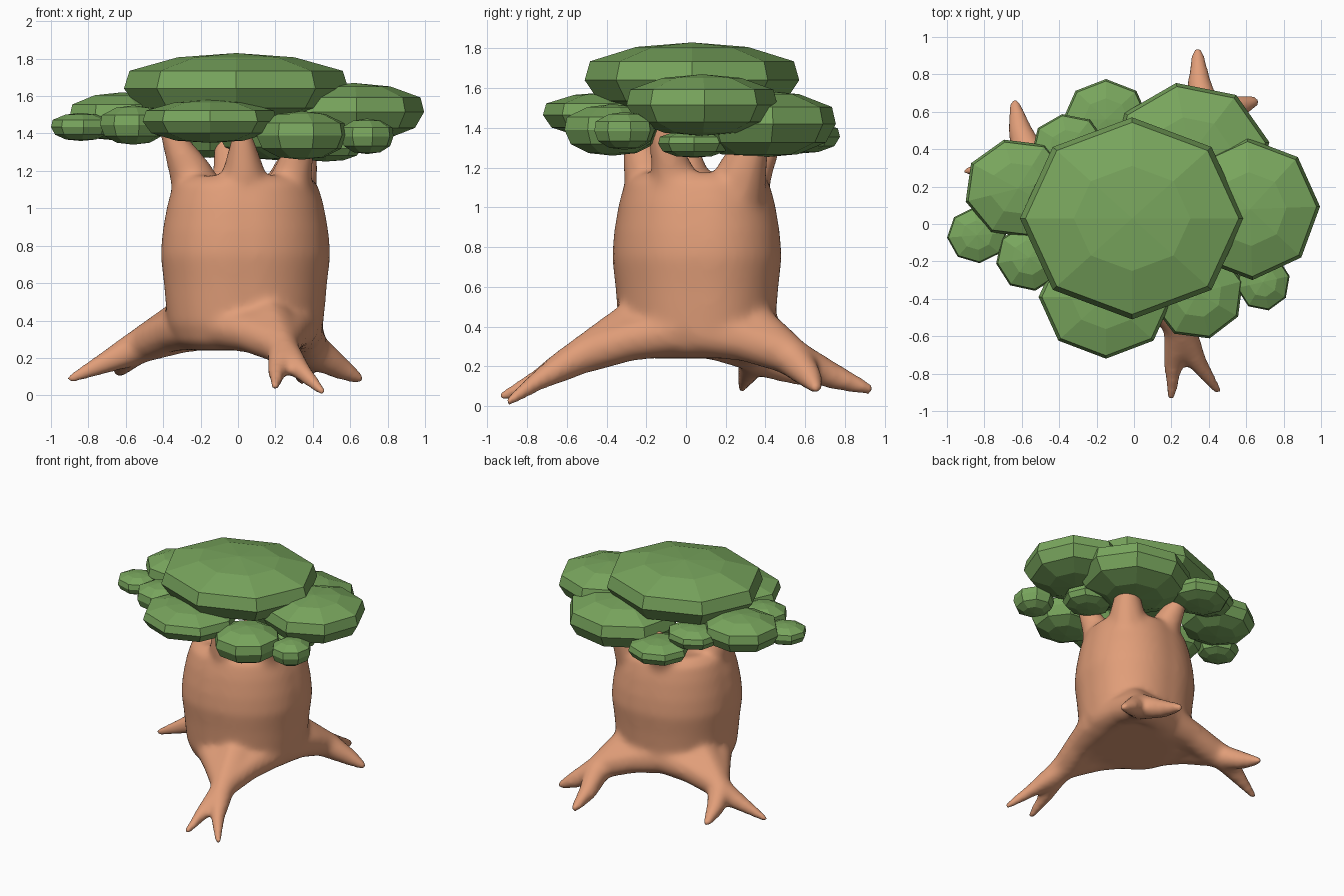
import bpy, bmesh, math
from mathutils import Vector, Matrix


def material(name, color):
    m = bpy.data.materials.new(name)
    m.diffuse_color = (*color, 1)
    return m


def make_object(name, bm, mat):
    bmesh.ops.recalc_face_normals(bm, faces=bm.faces[:])
    me = bpy.data.meshes.new(name)
    bm.to_mesh(me)
    bm.free()
    me.materials.append(mat)
    ob = bpy.data.objects.new(name, me)
    bpy.context.collection.objects.link(ob)
    return ob


def lathe(bm, profile, sides, center, scale, turn=0.0, swell=0.0):
    """Closed turned shape from (radius, height) points; swell widens one diagonal."""
    def point(r, z, a):
        r *= 1 + swell * max(0, math.sin(2 * a))
        return (center[0] + r * scale[0] * math.cos(a),
                center[1] + r * scale[1] * math.sin(a),
                center[2] + z * scale[2])
    bottom = bm.verts.new(point(0, profile[0][1], 0))
    top = bm.verts.new(point(0, profile[-1][1], 0))
    rings = [[bm.verts.new(point(r, z, turn + 2 * math.pi * i / sides))
              for i in range(sides)] for r, z in profile[1:-1]]
    for i in range(sides):
        j = (i + 1) % sides
        bm.faces.new((bottom, rings[0][j], rings[0][i]))
        bm.faces.new((top, rings[-1][i], rings[-1][j]))
        for a, b in zip(rings, rings[1:]):
            bm.faces.new((a[i], a[j], b[j], b[i]))


def limb(bm, points, steps=14):
    """Tapered limb through (x, y, z, radius) points, as overlapping balls."""
    for p, q in zip(points, points[1:]):
        for k in range(steps + 1):
            x, y, z, r = Vector(p).lerp(Vector(q), k / steps)
            bmesh.ops.create_icosphere(bm, subdivisions=2, radius=r,
                                       matrix=Matrix.Translation((x, y, z)))


bark = material("bark", (0.75, 0.34, 0.19))
leaf = material("leaf", (0.19, 0.38, 0.11))

# Trunk body
bm = bmesh.new()
body = [(0, 0.24), (0.3, 0.24), (0.37, 0.28), (0.41, 0.38), (0.42, 0.48), (0.43, 0.6), (0.448, 0.75),
        (0.437, 0.88), (0.412, 1.02), (0.38, 1.13), (0.32, 1.18), (0.2, 1.16), (0, 1.14)]
lathe(bm, body, 48, (0.04, 0.055, 0), (1, 0.94, 1), swell=0.09)

# Three forked roots: thick stem, then two toes
roots = [
    ([(0.1, -0.05, 0.45, 0.2), (0.17, -0.3, 0.365, 0.14), (0.245, -0.56, 0.235, 0.09)],
     [[(0.21, -0.75, 0.13, 0.055), (0.2, -0.92, 0.05, 0.03)],
      [(0.34, -0.74, 0.13, 0.055), (0.445, -0.89, 0.025, 0.03)]]),
    ([(-0.1, 0.12, 0.45, 0.2), (-0.33, 0.23, 0.365, 0.13), (-0.55, 0.35, 0.25, 0.095)],
     [[(-0.72, 0.315, 0.17, 0.06), (-0.89, 0.28, 0.09, 0.03)],
      [(-0.61, 0.5, 0.18, 0.068), (-0.635, 0.64, 0.125, 0.035)]]),
    ([(0.12, 0.15, 0.45, 0.2), (0.28, 0.34, 0.375, 0.14), (0.4, 0.54, 0.24, 0.1)],
     [[(0.35, 0.74, 0.15, 0.07), (0.34, 0.92, 0.085, 0.035)],
      [(0.54, 0.62, 0.15, 0.068), (0.645, 0.655, 0.09, 0.035)]]),
]
for stem, toes in roots:
    limb(bm, stem)
    for toe in toes:
        limb(bm, [stem[-1]] + toe)
    # Webs fanning from the trunk sides into the root
    mid = Vector(stem[1]).lerp(Vector(stem[2]), 0.75)
    heading = math.atan2(stem[2][1] - 0.055, stem[2][0] - 0.04)
    for spread in (-50, -25, 25, 50):
        a = heading + math.radians(spread)
        start = (0.04 + 0.29 * math.cos(a), 0.055 + 0.28 * math.sin(a), 0.375, 0.13)
        bend = Vector(start).lerp(mid, 0.5) + Vector((0, 0, 0.015, -0.005))
        limb(bm, [start, bend, mid], 9)

# Branch stubs reaching into the leaves
branches = [
    [(0.03, -0.15, 1.02, 0.15), (0.03, -0.2, 1.18, 0.12), (0.02, -0.28, 1.44, 0.04)],
    [(-0.19, 0.0, 1.02, 0.15), (-0.25, -0.01, 1.18, 0.12), (-0.38, -0.04, 1.44, 0.05)],
    [(0.26, 0.24, 1.02, 0.16), (0.3, 0.28, 1.17, 0.13), (0.38, 0.38, 1.44, 0.05)],
    [(0.0, 0.27, 1.02, 0.14), (-0.03, 0.33, 1.18, 0.11), (-0.08, 0.46, 1.4, 0.05)],
    [(0.26, -0.03, 1.02, 0.15), (0.29, -0.07, 1.18, 0.11), (0.37, -0.14, 1.42, 0.05)],
]
for b in branches:
    limb(bm, b)

# Fuse everything into one smooth trunk
trunk = make_object("trunk", bm, bark)
rm = trunk.modifiers.new("fuse", 'REMESH')
rm.mode = 'VOXEL'
rm.voxel_size = 0.018
rm.use_smooth_shade = True
sm = trunk.modifiers.new("soften", 'SMOOTH')
sm.factor = 0.5
sm.iterations = 20

# Leaf clumps: flat-faced eight-sided cushions (x, y, half x, half y, z bottom, z top, turn)
cushion = [(0, -1), (0.5, -0.9), (0.87, -0.55), (1, 0.0), (0.95, 0.5), (0.52, 0.88), (0, 1)]
clumps = [
    (-0.01, 0.03, 0.6, 0.54, 1.45, 1.83, 0),
    (0.62, 0.08, 0.375, 0.38, 1.36, 1.67, 2),
    (0.30, 0.37, 0.43, 0.39, 1.25, 1.59, 10),
    (-0.15, -0.39, 0.36, 0.33, 1.35, 1.58, 0),
    (0.34, -0.37, 0.25, 0.25, 1.26, 1.52, 15),
    (0.69, -0.31, 0.145, 0.155, 1.29, 1.48, 12),
    (-0.62, 0.19, 0.29, 0.27, 1.36, 1.62, 15),
    (-0.84, -0.06, 0.16, 0.15, 1.36, 1.51, 5),
    (-0.56, -0.18, 0.18, 0.18, 1.34, 1.55, 10),
    (-0.15, 0.56, 0.23, 0.215, 1.27, 1.44, 0),
    (-0.35, 0.41, 0.2, 0.18, 1.38, 1.54, 10),
    (0.47, 0.04, 0.19, 0.18, 1.25, 1.39, 0),
]
for n, (x, y, rx, ry, z0, z1, turn) in enumerate(clumps, 1):
    bm = bmesh.new()
    lathe(bm, cushion, 8, (x, y, (z0 + z1) / 2), (rx, ry, (z1 - z0) / 2), math.radians(turn))
    make_object(f"leaf_clump_{n}", bm, leaf)
